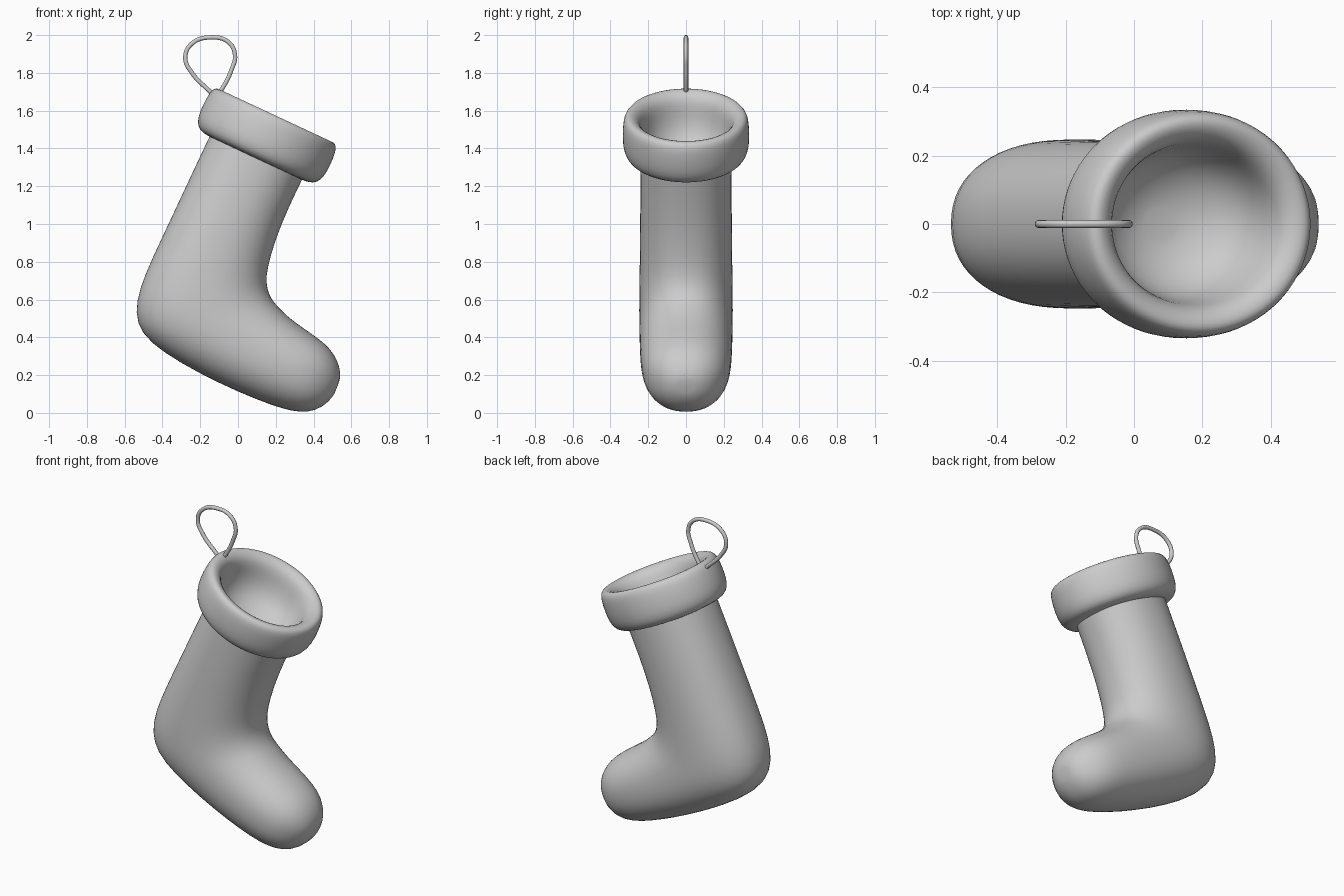
import bpy, bmesh, math
from mathutils import Vector

if "Cube" in bpy.data.objects:
    bpy.data.objects.remove(bpy.data.objects["Cube"])

TILT = math.radians(25)


def loft(name, rings, cap_end=False):
    """Skin a list of equal-length closed rings into a smooth object."""
    bm = bmesh.new()
    rows = [[bm.verts.new(p) for p in ring] for ring in rings]
    n = len(rows[0])
    for r0, r1 in zip(rows, rows[1:]):
        for i in range(n):
            j = (i + 1) % n
            bm.faces.new((r0[i], r0[j], r1[j], r1[i]))
    if cap_end:
        pole = bm.verts.new(sum((v.co for v in rows[-1]), Vector()) / n)
        for i in range(n):
            bm.faces.new((rows[-1][i], rows[-1][(i + 1) % n], pole))
    bmesh.ops.recalc_face_normals(bm, faces=bm.faces)
    for f in bm.faces:
        f.smooth = True
    mesh = bpy.data.meshes.new(name)
    bm.to_mesh(mesh)
    bm.free()
    ob = bpy.data.objects.new(name, mesh)
    bpy.context.collection.objects.link(ob)
    sub = ob.modifiers.new("smooth", 'SUBSURF')
    sub.levels = sub.render_levels = 1
    return ob


def spow(v, e):
    return math.copysign(abs(v) ** e, v)


# Leg and foot: heel-side point (x, z), instep-side point (x, z), half width
stations = [
    (-0.13, 1.51, 0.362, 1.279, 0.242), (-0.253, 1.25, 0.265, 1.08, 0.243),
    (-0.36, 1.02, 0.20, 0.92, 0.244), (-0.455, 0.82, 0.155, 0.765, 0.246),
    (-0.523, 0.66, 0.150, 0.685, 0.248), (-0.548, 0.53, 0.165, 0.63, 0.249),
    (-0.515, 0.42, 0.19, 0.587, 0.249), (-0.40, 0.32, 0.22, 0.555, 0.248),
    (-0.20, 0.205, 0.26, 0.515, 0.246), (0.0, 0.11, 0.31, 0.475, 0.244),
    (0.18, 0.038, 0.39, 0.42, 0.236), (0.29, 0.007, 0.465, 0.365, 0.216),
    (0.37, 0.002, 0.51, 0.31, 0.18), (0.445, 0.027, 0.537, 0.25, 0.13),
    (0.505, 0.085, 0.545, 0.19, 0.07),
]
SEG = 32
rings = []
for ax, az, bx, bz, w in stations:
    a, b = Vector((ax, 0, az)), Vector((bx, 0, bz))
    mid, half = (a + b) / 2, (b - a) / 2
    ring = []
    for i in range(SEG):
        t = 2 * math.pi * i / SEG
        ring.append(mid + half * spow(math.cos(t), 0.9)
                    + Vector((0, w * spow(math.sin(t), 0.9), 0)))
    rings.append(ring)
loft("stocking_body", rings, cap_end=True)

# Cuff: turned profile (radius, height), with a hollow in the middle
profile = [
    (0.225, -0.25), (0.265, -0.25), (0.30, -0.24), (0.323, -0.215),
    (0.335, -0.17), (0.337, -0.11), (0.334, -0.05), (0.325, -0.012),
    (0.305, 0.002), (0.28, -0.004), (0.255, -0.022), (0.237, -0.06),
    (0.228, -0.12), (0.205, -0.2), (0.15, -0.26), (0.07, -0.295),
]
rings = []
for r, h in profile:
    rings.append([Vector((1.11 * r * math.cos(2 * math.pi * i / 40),
                          r * math.sin(2 * math.pi * i / 40), h))
                  for i in range(40)])
cuff = loft("cuff", rings, cap_end=True)
cuff.location = (0.2, 0, 1.575)
cuff.rotation_euler = (0, TILT, 0)

# Hanging loop: thin round cord in the xz plane
path = [(-0.115, 1.67), (-0.155, 1.708), (-0.24, 1.795), (-0.279, 1.88),
        (-0.245, 1.954), (-0.14, 1.988), (-0.05, 1.962), (-0.016, 1.895),
        (-0.035, 1.815), (-0.085, 1.715), (-0.12, 1.67)]
curve = bpy.data.curves.new("hanging_loop", 'CURVE')
curve.dimensions = '3D'
curve.bevel_depth = 0.012
curve.bevel_resolution = 3
curve.use_fill_caps = True
sp = curve.splines.new('BEZIER')
sp.bezier_points.add(len(path) - 1)
for bp, (x, z) in zip(sp.bezier_points, path):
    bp.co = (x, 0, z)
    bp.handle_left_type = bp.handle_right_type = 'AUTO'
bpy.context.collection.objects.link(bpy.data.objects.new("hanging_loop", curve))
